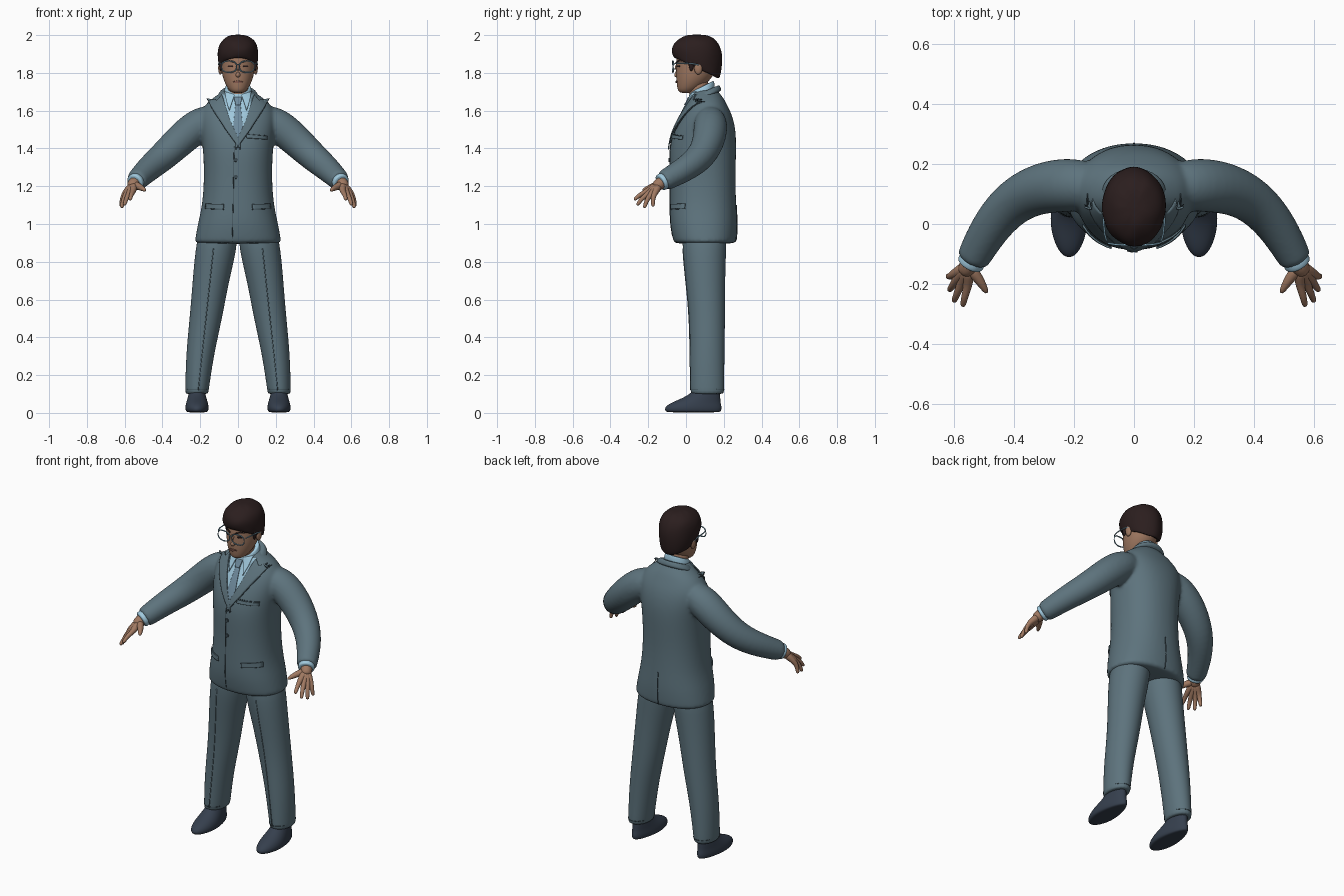
import bpy, bmesh, math, random
from mathutils import Vector
from mathutils.bvhtree import BVHTree

random.seed(4)
if "Cube" in bpy.data.objects:
    bpy.data.objects.remove(bpy.data.objects["Cube"])


def material(name, r, g, b):
    m = bpy.data.materials.new(name)
    m.use_nodes = True
    m.diffuse_color = (r, g, b, 1)
    m.node_tree.nodes["Principled BSDF"].inputs["Base Color"].default_value = (r, g, b, 1)
    return m


SUIT = material("suit blue grey", .11, .172, .205)
SEAM = material("seam dark blue grey", .045, .07, .085)
SHIRT = material("shirt light blue", .35, .58, .72)
TIE = material("tie steel blue", .16, .26, .34)
SKIN = material("skin", .35, .19, .12)
LIPS = material("lips", .25, .11, .08)
HAIR = material("hair dark brown", .024, .013, .013)
SHOE = material("shoe navy", .036, .05, .075)
FRAME = material("glasses blue", .2, .36, .46)


def finish(bm, name, mat, subsurf=0):
    bmesh.ops.recalc_face_normals(bm, faces=bm.faces)
    for f in bm.faces:
        f.smooth = True
    me = bpy.data.meshes.new(name)
    bm.to_mesh(me)
    bm.free()
    me.materials.append(mat)
    ob = bpy.data.objects.new(name, me)
    bpy.context.collection.objects.link(ob)
    if subsurf:
        mod = ob.modifiers.new("smooth", "SUBSURF")
        mod.levels = mod.render_levels = subsurf
    return ob


def skin_rings(bm, rings, closed=False):
    rows = [[bm.verts.new(p) for p in ring] for ring in rings]
    n = len(rows[0])
    for a, b in list(zip(rows, rows[1:])) + ([(rows[-1], rows[0])] if closed else []):
        for i in range(n):
            j = (i + 1) % n
            bm.faces.new((a[i], a[j], b[j], b[i]))
    if not closed:
        bm.faces.new(rows[0])
        bm.faces.new(rows[-1])


def oval(x, y, z, rx, ry, tilt=0, n=20, power=1):
    """Level ring; tilt raises it towards the back."""
    ring = []
    for i in range(n):
        c, s = math.cos(math.tau * i / n), math.sin(math.tau * i / n)
        c, s = (math.copysign(abs(v) ** power, v) for v in (c, s))
        ring.append(Vector((x + rx * c, y + ry * s, z + tilt * ry * s)))
    return ring


def sweep(path, radii, n=8, closed=False):
    """Round rings along a path."""
    pts = [Vector(p) for p in path]
    k, rings = len(pts), []
    for i, p in enumerate(pts):
        d = pts[(i + 1) % k] - pts[i - 1] if closed else pts[min(i + 1, k - 1)] - pts[max(i - 1, 0)]
        q = d.to_track_quat("Z", "Y")
        r = radii[i] if isinstance(radii, (list, tuple)) else radii
        rings.append([p + q @ Vector((r * math.cos(math.tau * j / n), r * math.sin(math.tau * j / n), 0))
                      for j in range(n)])
    return rings


def solid(name, rings, mat, subsurf=2, closed=False):
    bm = bmesh.new()
    skin_rings(bm, rings, closed)
    return finish(bm, name, mat, subsurf)


def ball(name, loc, size, mat):
    bm = bmesh.new()
    bmesh.ops.create_uvsphere(bm, u_segments=16, v_segments=10, radius=1)
    for v in bm.verts:
        v.co = Vector(loc) + Vector(a * b for a, b in zip(v.co, size))
    return finish(bm, name, mat)


def surface(ob):
    bpy.context.view_layer.update()
    return BVHTree.FromObject(ob, bpy.context.evaluated_depsgraph_get())


def drape(tree, x, z, off, side=-1):
    hit = tree.ray_cast(Vector((x, side, z)), Vector((0, -side, 0)))[0]
    if hit is None:
        hit = tree.find_nearest(Vector((x, .05, z)))[0]
    return Vector((x, hit.y + side * off, z))


def plate(name, tree, outline, mat, off=.004):
    bm = bmesh.new()
    bm.faces.new([bm.verts.new((x, 0, z)) for x, z in outline])
    bmesh.ops.triangulate(bm, faces=bm.faces)
    bmesh.ops.subdivide_edges(bm, edges=bm.edges, cuts=7, use_grid_fill=True)
    for v in bm.verts:
        v.co = drape(tree, v.co.x, v.co.z, off)
    ob = finish(bm, name, mat)
    mod = ob.modifiers.new("thickness", "SOLIDIFY")
    mod.thickness, mod.offset = .006, 0
    return ob


def seam(name, tree, a, b, side=-1, r=.002, mat=SEAM):
    path = [drape(tree, *Vector(a).lerp(Vector(b), i / 14), .001, side) for i in range(15)]
    return solid(name, sweep(path, r, 6), mat, 0)


def disc(x, z, r, rz=None):
    return [(x + r * math.cos(math.tau * i / 10), z + (rz or r) * math.sin(math.tau * i / 10)) for i in range(10)]


SIDES = ((1, "left"), (-1, "right"))

# Jacket: torso and sleeves fused into one smooth skin
bm = bmesh.new()
torso = [(.1, .895, .23, .163), (.1, .905, .231, .168), (.093, 1.0, .215, .18), (.09, 1.1, .19, .177),
         (.088, 1.25, .18, .174), (.088, 1.4, .186, .18), (.1, 1.5, .2, .165), (.11, 1.58, .205, .135),
         (.113, 1.635, .175, .103), (.112, 1.67, .13, .086), (.105, 1.70, .085, .066), (.105, 1.715, .07, .06)]
skin_rings(bm, [oval(0, y, z, rx, ry, power=.9, n=24) for y, z, rx, ry in torso])
for s, _ in SIDES:
    path = [(.1, .125, 1.57), (.2, .132, 1.535), (.3, .125, 1.45), (.395, .085, 1.358),
            (.475, 0, 1.292), (.535, -.11, 1.232), (.542, -.125, 1.225)]
    skin_rings(bm, sweep([(s * x, y, z) for x, y, z in path], (.07, .093, .089, .079, .069, .057, .055), 20))
jacket = finish(bm, "jacket", SUIT, 2)
mod = jacket.modifiers.new("fuse", "REMESH")
mod.mode, mod.voxel_size, mod.use_smooth_shade = "VOXEL", .009, True
mod = jacket.modifiers.new("soften", "SMOOTH")
mod.factor, mod.iterations = .5, 8
cloth = surface(jacket)

# Shirt front, tie, lapels and pockets
plate("shirt_front", cloth, [(-.085, 1.685), (.085, 1.685), (.05, 1.56), (-.005, 1.43), (-.055, 1.56)], SHIRT, .002)
plate("tie_blade", cloth, [(-.012, 1.64), (.012, 1.64), (.027, 1.5), (-.005, 1.43), (-.027, 1.5)], TIE, .007)
plate("tie_knot", cloth, [(-.022, 1.672), (.022, 1.672), (.013, 1.63), (-.013, 1.63)], TIE, .014)
for s, side in SIDES:
    lapel = [(.085, 1.685), (.11, 1.655), (.165, 1.665), (.13, 1.6), (.065, 1.5), (-.012, 1.395),
             (-.012, 1.43), (.046, 1.56)]
    plate(side + "_lapel", cloth, [(s * x, z) for x, z in lapel], SUIT, .009)
    for a, b in zip(lapel[2:5], lapel[3:6]):
        seam(side + "_lapel_edge", cloth, (s * a[0], a[1]), (s * b[0], b[1]))
    plate(side + "_shirt_collar_wing", cloth, [(s * x, z) for x, z in
          ((.018, 1.685), (.07, 1.7), (.062, 1.65), (.046, 1.6))], SHIRT, .011)
    plate(side + "_pocket_flap", cloth, [(s * x, z) for x, z in
          ((.075, 1.105), (.17, 1.108), (.172, 1.082), (.077, 1.078))], SUIT, .006)
    seam(side + "_pocket_seam", cloth, (s * .075, 1.077), (s * .172, 1.081))
plate("breast_pocket", cloth, [(.045, 1.475), (.155, 1.465), (.155, 1.447), (.045, 1.455)], SUIT, .006)
seam("breast_pocket_seam", cloth, (.045, 1.477), (.155, 1.467))
seam("front_opening", cloth, (-.02, 1.41), (-.03, .905))
seam("back_vent", cloth, (0, 1.1), (0, .905), 1, .003)
for z in (1.34, 1.25):
    plate("jacket_button", cloth, disc(-.012, z, .011), SEAM, .004)

# Collars
solid("jacket_collar", [oval(0, .105, z, rx, ry, .42) for z, rx, ry in
      ((1.665, .115, .086), (1.685, .107, .082), (1.708, .088, .072), (1.705, .07, .06))], SUIT)
solid("shirt_collar", [oval(0, .083, z, rx, ry, .5) for z, rx, ry in
      ((1.67, .08, .072), (1.70, .075, .07), (1.728, .068, .066), (1.726, .06, .058))], SHIRT)

# Trousers and shoes
for s, side in SIDES:
    leg = [(.218, .113, .1, .06, .088), (.218, .113, .105, .062, .09), (.203, .112, .3, .074, .092),
           (.17, .113, .5, .087, .095), (.144, .103, .7, .097, .105), (.115, .096, .87, .112, .118),
           (.1, .1, 1.0, .1, .12)]
    trouser = solid(side + "_trouser_leg", [oval(s * x, *r) for x, *r in leg], SUIT)
    tree = surface(trouser)
    seam(side + "_trouser_crease", tree, (s * .13, .87), (s * .21, .12), r=.0025, mat=SUIT)
    for d in (-1, 1):
        seam(side + "_hem_stitch", tree, (s * .165, .125), (s * .268, .125), d, .0015)
    shoe = [(.04, .002, .05, .135), (.038, .008, .062, .15), (.038, .03, .066, .154), (.052, .055, .061, .132),
            (.085, .08, .055, .098), (.11, .115, .048, .07), (.11, .14, .046, .068)]
    rings = [oval(s * .217, *r) for r in shoe]
    for ring in rings:
        for p in ring:
            p.x = s * .217 + (p.x - s * .217) * (1 - 1.2 * max(0, p.y))
    solid(side + "_shoe", rings, SHOE)

# Shirt cuffs and hands
for s, side in SIDES:
    solid(side + "_shirt_cuff", sweep([(s * .53, -.1, 1.238), (s * .545, -.131, 1.221), (s * .549, -.138, 1.217)],
                                      (.046, .047, .045), 16), SHIRT)
    solid(side + "_wrist", sweep([(s * .53, -.1, 1.238), (s * .555, -.145, 1.21), (s * .568, -.165, 1.19)],
                                 (.034, .034, .026), 12), SKIN)
    fingers = {"index": ((.555, -.207, 1.172), (.572, -.275, 1.128)),
               "middle": ((.577, -.2, 1.16), (.602, -.26, 1.1)),
               "ring": ((.594, -.187, 1.155), (.617, -.222, 1.085)),
               "little": ((.603, -.168, 1.158), (.622, -.175, 1.092))}
    for name, (knuckle, tip) in fingers.items():
        k, t = Vector(knuckle), Vector(tip)
        path = [Vector((.552, -.14, 1.213)).lerp(k, .15), k.lerp(Vector((.552, -.14, 1.213)), .4), k,
                k.lerp(t, .5) + Vector((.002, -.004, .005)), t.lerp(k, .1), t]
        solid(f"{side}_{name}_finger", sweep([(s * p.x, p.y, p.z) for p in path],
                                             (.025, .021, .016, .0125, .011, .006)), SKIN)
    solid(side + "_thumb", sweep([(s * x, y, z) for x, y, z in ((.55, -.145, 1.21), (.525, -.175, 1.198),
          (.505, -.205, 1.188), (.49, -.232, 1.176))], (.024, .02, .015, .008)), SKIN)

# Head, neck, ears and nose
solid("neck", sweep([(0, .085, 1.62), (0, .07, 1.7), (0, .06, 1.78)], (.056, .056, .056), 16), SKIN)
head = solid("head", [oval(0, *r) for r in
             ((.0, 1.693, .024, .026), (.004, 1.703, .042, .046), (.02, 1.725, .06, .068),
              (.042, 1.77, .081, .095), (.054, 1.82, .09, .107), (.06, 1.88, .093, .113),
              (.06, 1.93, .086, .1), (.06, 1.965, .05, .06))], SKIN)
solid("nose", sweep([(0, -.044, 1.85), (0, -.053, 1.82), (0, -.055, 1.793), (0, -.042, 1.778)],
                    (.009, .012, .017, .012)), SKIN)
face = surface(head)
plate("mouth", face, disc(0, 1.752, .026, .006), LIPS, .003)
for s, side in SIDES:
    ball(side + "_ear", (s * .093, .065, 1.825), (.012, .022, .034), SKIN)
    plate(side + "_eyebrow", face, [(s * x, z) for x, z in
          ((.016, 1.858), (.045, 1.868), (.068, 1.86), (.045, 1.861), (.016, 1.852))], HAIR, .003)
    plate(side + "_eye", face, disc(s * .04, 1.835, .013, .005), HAIR, .002)

# Hair with slight clumping
hair_rings = [oval(0, .057, *r) for r in
              ((1.84, .085, .1, -.5), (1.815, .099, .121, -.5), (1.865, .109, .132, -.32), (1.92, .111, .137, -.12),
               (1.963, .096, .115, 0), (1.99, .065, .08, 0), (2.003, .03, .04, 0))]
for ring in hair_rings[1:-1]:
    for p in ring:
        p += Vector(random.uniform(-.004, .004) for _ in range(3))
solid("hair", hair_rings, HAIR)
for s, side in SIDES:
    ball(side + "_sideburn", (s * .091, .028, 1.85), (.009, .014, .04), HAIR)

# Glasses
for s, side in SIDES:
    rim = [(s * (p.x + .047), -.07 + .25 * max(0, p.x) ** 1.2, p.y + 1.833)
           for p in (Vector((.04 * math.copysign(abs(math.cos(a)) ** .8, math.cos(a)),
                             .03 * math.copysign(abs(math.sin(a)) ** .8, math.sin(a))))
                     for a in (math.tau * i / 24 for i in range(24)))]
    solid(side + "_lens_rim", sweep(rim, .0042, 6, True), FRAME, 1, True)
    solid(side + "_temple", sweep([(s * .086, -.062, 1.848), (s * .1, -.045, 1.853), (s * .103, .05, 1.85),
                                   (s * .1, .08, 1.835)], .004, 6), FRAME, 1)
solid("glasses_bridge", sweep([(-.01, -.07, 1.842), (0, -.073, 1.846), (.01, -.07, 1.842)], .004, 6), FRAME, 1)
